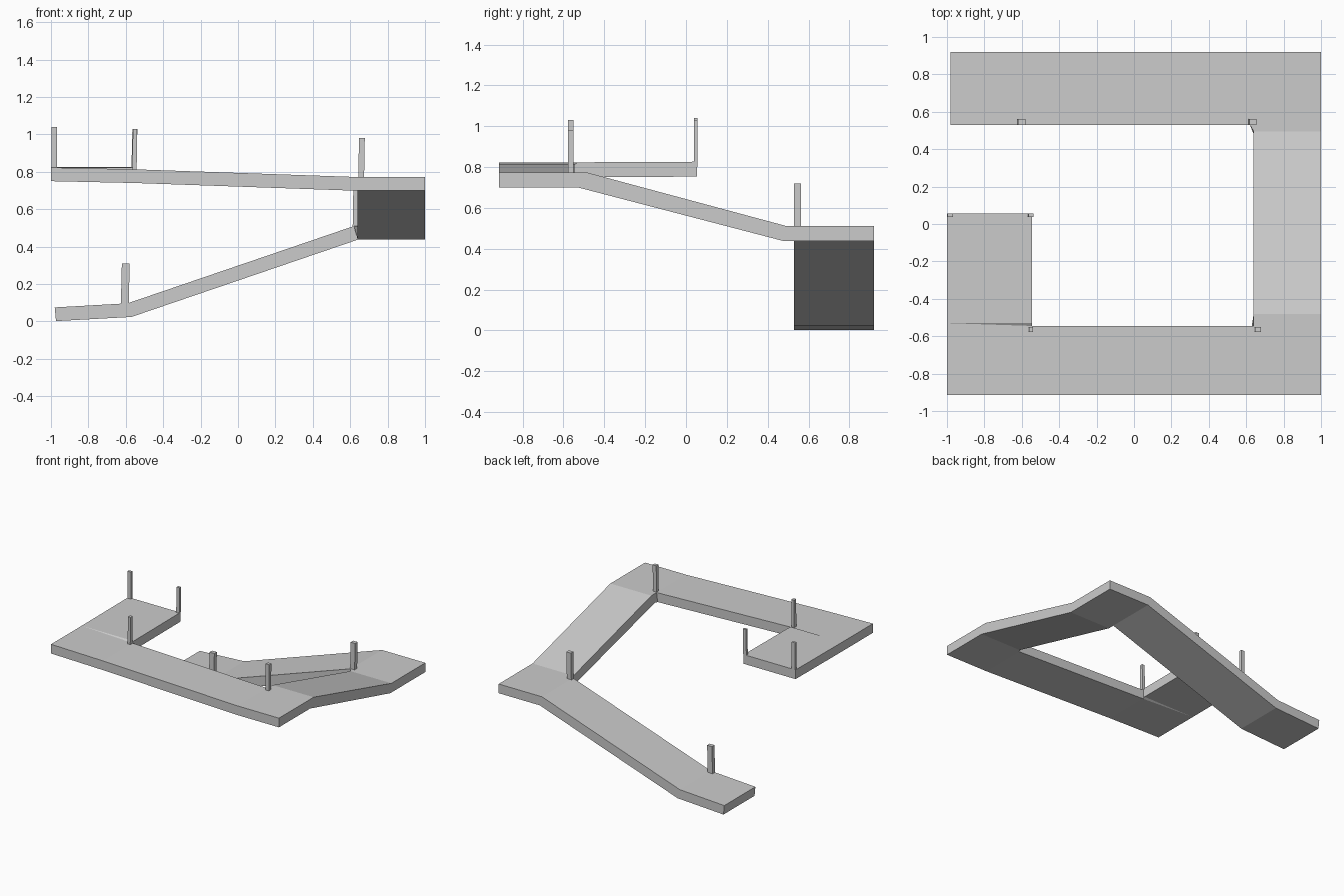
import bpy, bmesh

if "Cube" in bpy.data.objects:
    bpy.data.objects.remove(bpy.data.objects["Cube"])

T = 0.073  # slab thickness

# Walkway cross-sections: inner xy, outer xy, top z, underside shift xy, outer corner before it
sections = [
    ((-0.98, 0.53), (-0.98, 0.92), 0.075, (0.007, 0), None),
    ((-0.59, 0.53), (-0.59, 0.92), 0.097, (0.02, 0), None),
    ((0.62, 0.53), (0.62, 0.92), 0.51, (0.02, 0), None),
    ((0.64, 0.495), (1.0, 0.495), 0.51, (0, -0.015), (1.0, 0.92)),
    ((0.64, -0.48), (1.0, -0.48), 0.772, (0, -0.045), None),
    ((0.64, -0.545), (0.64, -0.915), 0.772, (-0.01, 0), (1.0, -0.915)),
    ((-0.545, -0.545), (-0.545, -0.915), 0.813, (0, 0), None),
    ((-0.545, -0.53), (-1.0, -0.53), 0.823, (0, 0), (-1.0, -0.915)),
    ((-0.545, 0.055), (-1.0, 0.055), 0.826, (0, 0), None),
]


def finish(bm, name):
    bmesh.ops.recalc_face_normals(bm, faces=bm.faces)
    me = bpy.data.meshes.new(name)
    bm.to_mesh(me)
    bm.free()
    ob = bpy.data.objects.new(name, me)
    bpy.context.collection.objects.link(ob)
    return ob


# Ramps and landings as one ribbon with a top and an underside
bm = bmesh.new()


def pair(xy, z, shift=(0, 0)):
    return (bm.verts.new((xy[0], xy[1], z)),
            bm.verts.new((xy[0] + shift[0], xy[1] + shift[1], z - T)))


def wall(a, b):
    bm.faces.new((a[0], b[0], b[1], a[1]))


prev = None
for inner, outer, z, shift, corner in sections:
    i, o = pair(inner, z, shift), pair(outer, z, shift)
    if prev is None:
        wall(i, o)
    else:
        pi, po = prev
        c = [pair(corner, z)] if corner else []
        ring = [pi, po] + c + [o, i]
        for side in (0, 1):
            bm.faces.new([p[side] for p in ring])
        for a, b in zip(ring[1:-2], ring[2:-1]):
            wall(a, b)
        wall(pi, i)
    prev = (i, o)
wall(*prev)
bmesh.ops.triangulate(bm, faces=[f for f in bm.faces if len(f.verts) > 4])
finish(bm, "walkway")


# Railing posts: x range, y range, z range, lean in x
posts = [
    ((-0.997, -0.967), (0.038, 0.057), (0.80, 1.04), 0.0),
    ((-0.57, -0.543), (0.038, 0.057), (0.80, 1.03), 0.005),
    ((-0.565, -0.542), (-0.577, -0.55), (0.80, 1.03), 0.003),
    ((0.643, 0.674), (-0.577, -0.55), (0.75, 0.98), 0.004),
    ((0.613, 0.652), (0.53, 0.562), (0.49, 0.72), 0.004),
    ((-0.627, -0.585), (0.53, 0.562), (0.06, 0.31), 0.006),
]
for n, (xs, ys, zs, lean) in enumerate(posts, 1):
    bm = bmesh.new()
    bmesh.ops.create_cube(bm, size=1)
    for v in bm.verts:
        top = v.co.z > 0
        v.co = (xs[v.co.x > 0] + lean * top, ys[v.co.y > 0], zs[top])
    finish(bm, f"post_{n}")
